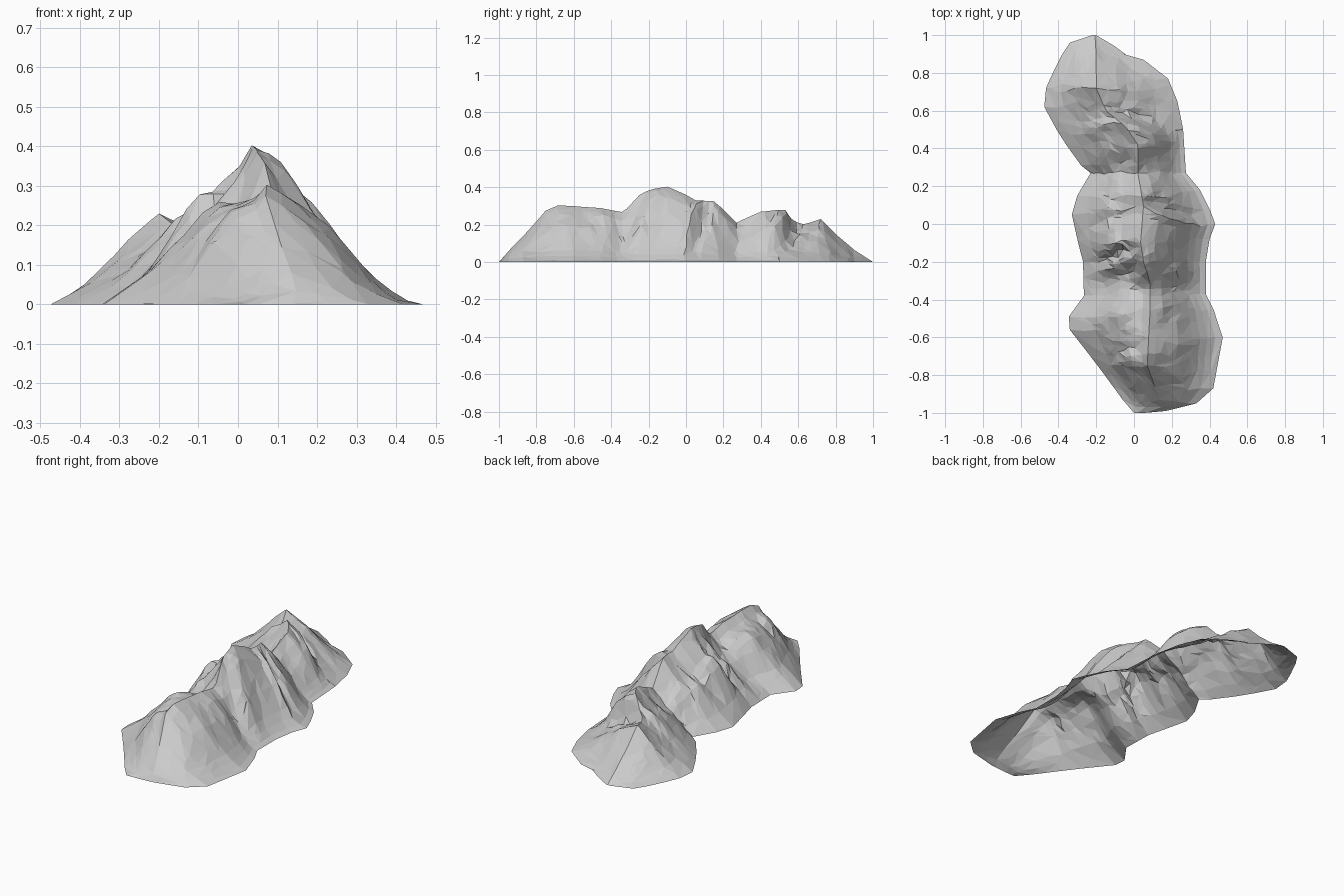
import bpy, math
from mathutils import noise, Vector

if "Cube" in bpy.data.objects:
    bpy.data.objects.remove(bpy.data.objects["Cube"])

# Base outline: (y, x) along each side
LEFT = [(-1, 0), (-.93, -.06), (-.8, -.155), (-.7, -.23), (-.56, -.34), (-.49, -.345),
        (-.38, -.265), (-.2, -.27), (-.1, -.295), (.05, -.33), (.15, -.3), (.27, -.23),
        (.31, -.28), (.42, -.36), (.5, -.41), (.62, -.475), (.72, -.465), (.8, -.43),
        (.9, -.38), (.96, -.34), (1, -.22)]
RIGHT = [(-1, .06), (-.99, .17), (-.95, .33), (-.87, .42), (-.6, .47), (-.45, .42),
         (-.37, .38), (-.2, .38), (-.08, .4), (0, .43), (.08, .4), (.18, .35), (.27, .275),
         (.5, .26), (.65, .23), (.77, .18), (.87, .05), (.895, -.04), (.94, -.1), (1, -.2)]
# Crest line: (y, x) in plan and (y, z) in height
CREST_X = [(-1, .05), (-.97, .15), (-.75, .07), (-.45, .085), (-.3, .085), (-.2, .05),
           (-.1, .035), (.1, .05), (.27, .02), (.42, .02), (.52, -.05), (.6, -.15),
           (.72, -.2), (.9, -.2), (1, -.21)]
CREST_Z = [(-1, 0), (-.93, .08), (-.85, .16), (-.75, .275), (-.68, .305), (-.42, .285), (-.35, .265),
           (-.32, .28), (-.25, .36), (-.2, .383), (-.1, .405), (0, .36), (.05, .33),
           (.15, .325), (.2, .28), (.27, .21), (.35, .25), (.4, .27), (.53, .28),
           (.57, .22), (.63, .2), (.72, .23), (.8, .15), (.9, .065), (1, 0)]
# Slope sections: (fraction from crest to foot, fraction of crest height)
SHELF = [(0, 1), (.08, .9), (.3, .82), (.42, .7), (.55, .53), (.7, .3), (1, 0)]
BROAD = [(0, 1), (.1, .92), (.25, .8), (.48, .65), (.62, .43), (.8, .19), (1, 0)]
BLUFF = [(0, 1), (.1, .9), (.25, .77), (.48, .63), (.62, .42), (.8, .19), (1, 0)]
STEEP = [(0, 1), (.2, .86), (.43, .6), (.56, .4), (.7, .21), (.82, .09), (.93, .01), (1, 0)]
CONE = [(0, 1), (.3, .72), (.67, .27), (1, 0)]
# Gullies (negative) and spurs (positive): side, y, half width, strength
RIBS = [(-1, -.28, .05, -.3), (-1, -.1, .04, .05), (-1, -.17, .03, -.3), (-1, .02, .03, -.12),
        (-1, .2, .03, -.1), (-1, .29, .04, -.2), (-1, -.5, .05, .08), (-1, -.68, .03, -.12),
        (-1, .55, .03, -.2), (1, .02, .025, .2), (1, .07, .03, -.25), (1, -.33, .05, -.2),
        (1, -.22, .04, .06), (1, .3, .05, -.1), (1, .47, .03, .2), (1, .55, .03, -.2),
        (1, .6, .03, .15), (1, .7, .05, .1), (1, .86, .05, -.25)]


def at(table, t):
    for (a, p), (b, q) in zip(table, table[1:]):
        if t <= b:
            return p + (q - p) * (t - a) / (b - a)
    return table[-1][1]


def mix(a, b, f):
    return a + (b - a) * max(0, min(1, f))


def section(side, y, t):
    if side > 0:
        h = mix(at(STEEP, t), at(CONE, t), (y - .4) / .2)
        return mix(at(BROAD, t), h, (y + .95) / .25)
    h = mix(at(SHELF, t), at(BLUFF, t), (y + .4) / .15)
    h = mix(h, at(CONE, t), (y - .3) / .3)
    return mix(at(BROAD, t), h, (y + .95) / .25)


def surface(side, y, t):
    # Slide slope points along the range so ribs run obliquely
    bump = math.sin(math.pi * t)
    room = min(1, (1 - abs(y)) / .1)
    y += room * bump * (.05 * noise.noise(Vector((t * 3 * side, y * 5, 1)))
                        + .03 * noise.noise(Vector((t * 7 * side, y * 9, 5))))
    cx, cz = at(CREST_X, y), at(CREST_Z, y)
    x = mix(cx, at(LEFT if side < 0 else RIGHT, y), t)
    rib = sum(s * math.exp(-((y - ry + .12 * (t - .5)) / w) ** 2)
              for sd, ry, w, s in RIBS if sd == side)
    rough = (.14 * noise.noise(Vector((x * 8, y * 10, 3)))
             + .07 * noise.noise(Vector((x * 18, y * 20, 8))))
    z = cz * section(side, y, t) * (1 + bump * (rib + rough - .02))
    return x, y, max(0, z)


# Mountain skin: cross-sections lofted along the range, open underneath
N = 10
ys = sorted({round(-1 + 2 * i / 64, 3) for i in range(65)}
            | {p[0] for tab in (LEFT, RIGHT) for p in tab})
verts, faces = [], []
for y in ys:
    for j in range(-N, N + 1):
        verts.append(surface(-1 if j < 0 else 1, y, abs(j) / N))
W = 2 * N + 1
for r in range(len(ys) - 1):
    for c in range(W - 1):
        a = r * W + c
        faces.append((a, a + 1, a + W + 1, a + W))
mesh = bpy.data.meshes.new("mountain_range")
mesh.from_pydata(verts, [], faces)
mesh.update()
range_obj = bpy.data.objects.new("mountain_range", mesh)
bpy.context.collection.objects.link(range_obj)

# Reduce the loft to irregular flat rock facets
facets = range_obj.modifiers.new("facets", 'DECIMATE')
facets.ratio = .32
facets.use_collapse_triangulate = True
